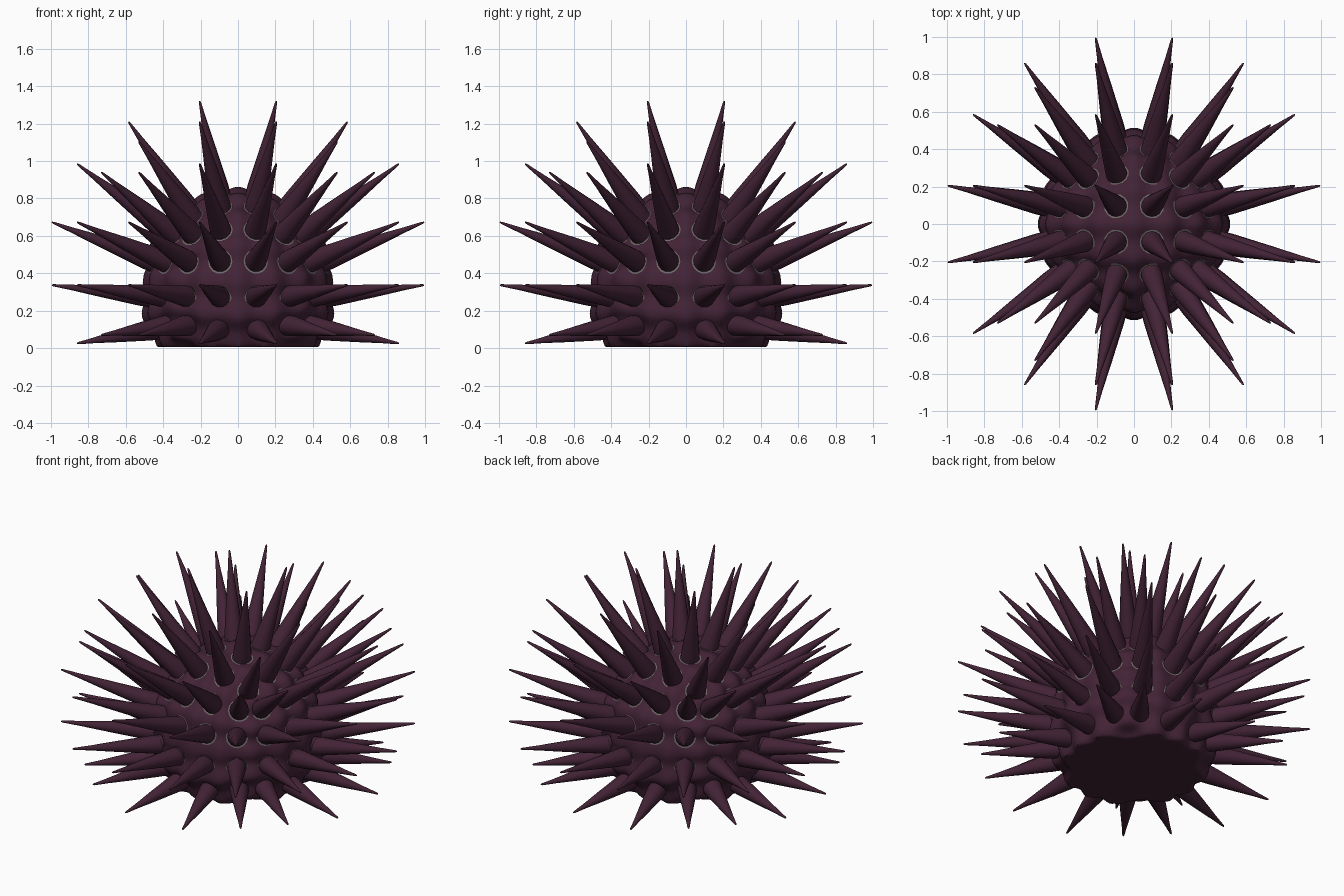
import bpy, bmesh, math
from mathutils import Vector

if "Cube" in bpy.data.objects:
    bpy.data.objects.remove(bpy.data.objects["Cube"])

def material(name, col):
    m = bpy.data.materials.new(name)
    m.diffuse_color = (*col, 1)
    m.use_nodes = True
    m.node_tree.nodes["Principled BSDF"].inputs["Base Color"].default_value = m.diffuse_color
    return m

PURPLE = material("dark purple", (0.056, 0.017, 0.037))
GREY = material("dull grey", (0.16, 0.14, 0.14))
R, CZ, AMP = 0.485, 0.37, 0.022

def surf(d, bump=0.0):
    """Point on the flat-bottomed shell in direction d."""
    r = R + bump
    wide = 1 + 0.25 * max(0, -d.z)
    zs = 0.97 if d.z > 0 else 1.05
    return Vector((d.x * r * wide, d.y * r * wide, max(0.005, CZ + r * d.z * zs)))

def to_object(bm, name, mat):
    me = bpy.data.meshes.new(name)
    bm.to_mesh(me)
    bm.free()
    me.materials.append(mat)
    ob = bpy.data.objects.new(name, me)
    bpy.context.collection.objects.link(ob)
    bpy.context.view_layer.objects.active = ob
    bpy.ops.object.select_all(action='DESELECT')
    ob.select_set(True)
    bpy.ops.object.shade_smooth_by_angle(angle=math.radians(40))
    return ob

def orient(face, p):
    """Turn a cube-face point (u, v, 1) onto one of six faces."""
    u, v, w = p
    return Vector([(u, v, w), (v, u, -w), (w, u, v), (-w, v, u), (v, w, u), (u, -w, v)][face])

# Shell: cube-sphere with low bumps between the spines
bm = bmesh.new()
N = 40
for f in range(6):
    grid = []
    for i in range(N + 1):
        row = []
        for j in range(N + 1):
            s, t = i / N, j / N
            a, b = (s - .5) * math.pi / 2, (t - .5) * math.pi / 2
            d = orient(f, (math.tan(a), math.tan(b), 1)).normalized()
            h = AMP * (math.cos(8 * math.pi * s) + math.cos(8 * math.pi * t)) / 2
            row.append(bm.verts.new(surf(d, h)))
        grid.append(row)
    for i in range(N):
        for j in range(N):
            bm.faces.new((grid[i][j], grid[i + 1][j], grid[i + 1][j + 1], grid[i][j + 1]))
bmesh.ops.remove_doubles(bm, verts=bm.verts, dist=0.0005)
bmesh.ops.recalc_face_normals(bm, faces=bm.faces)
to_object(bm, "shell", PURPLE)

def ring(bm, c, axis, r, n=14):
    q = axis.to_track_quat('Z', 'Y')
    return [bm.verts.new(c + q @ Vector((r * math.cos(k * math.tau / n), r * math.sin(k * math.tau / n), 0)))
            for k in range(n)]

def bridge(bm, a, b):
    for k in range(len(a)):
        m = (k + 1) % len(a)
        bm.faces.new((a[k], a[m], b[m], b[k]))

# Sixteen spines on each cube face except the bottom one
dirs = []
for f in (0, 2, 3, 4, 5):
    for su in (-1, 1):
        for sv in (-1, 1):
            for u, v, w in ((.205, .205, .995), (.585, .205, .86), (.205, .585, .86), (.53, .53, .73)):
                dirs.append(orient(f, (su * u, sv * v, w)))

spines, collars = bmesh.new(), bmesh.new()
for t in dirs:
    d = t.normalized()
    base = surf(d, -AMP)
    tip = Vector((t.x, t.y, 0.505 + 0.82 * t.z))
    axis = (tip - base).normalized()
    # Tapered spine with a small blunt tip
    prof = [(-0.06, .058), (0, .058), (.12, .054), (.5, .033), (.8, .015), (.985, .006), (1, .003)]
    rings = [ring(spines, base.lerp(tip, s), axis, r) for s, r in prof]
    for a, b in zip(rings, rings[1:]):
        bridge(spines, a, b)
    spines.faces.new(rings[-1])
    spines.faces.new(rings[0][::-1])
    # Thin pale collar round the spine foot
    if t.z > -0.4:
        c = base + d * 0.017
        bridge(collars, ring(collars, c, d, .066), ring(collars, c, d, .045))
to_object(spines, "spines", PURPLE)
to_object(collars, "spine_collars", GREY)
